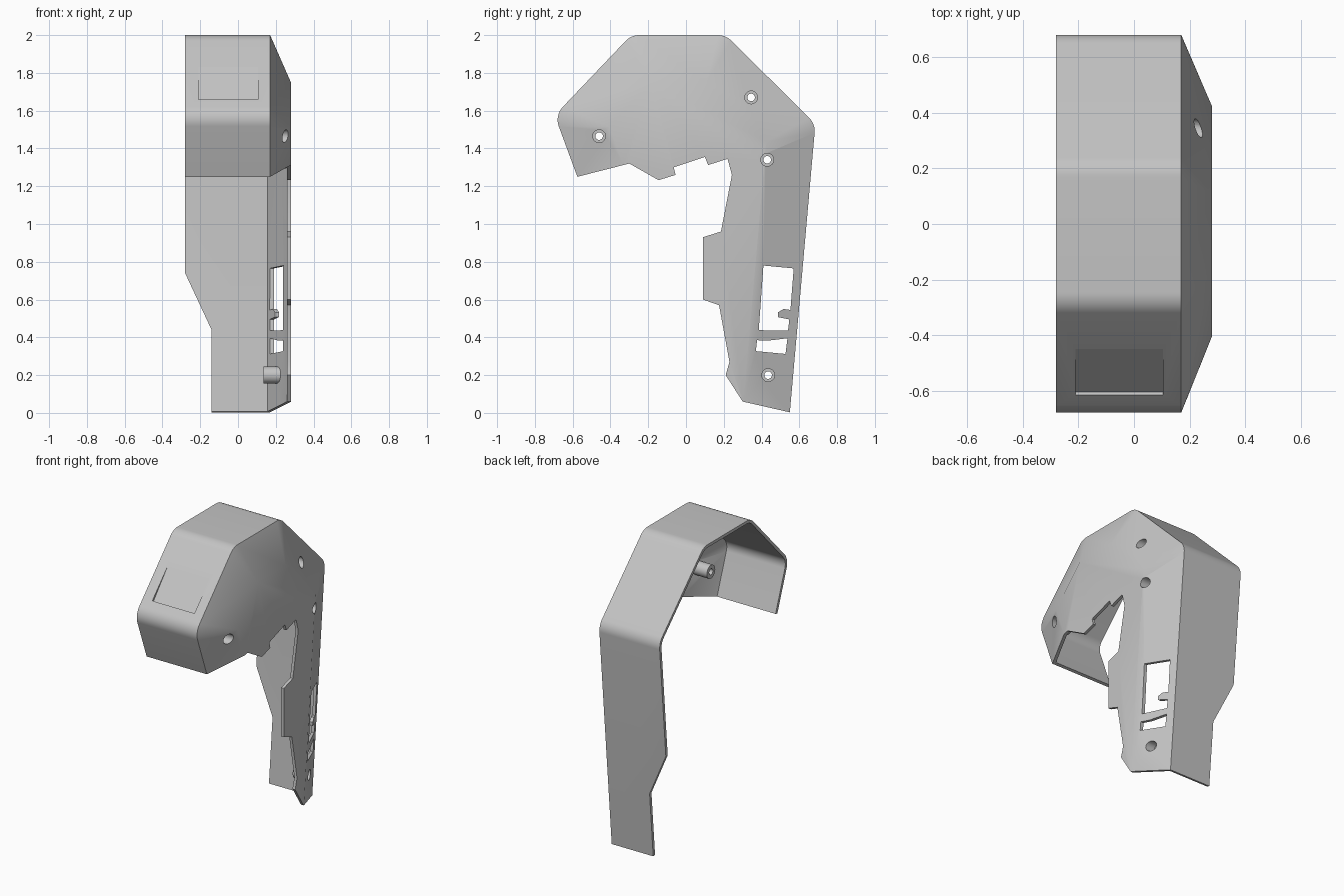
import bpy, bmesh, math
from mathutils import Vector

if "Cube" in bpy.data.objects:
    bpy.data.objects.remove(bpy.data.objects["Cube"])

WALL = 0.02        # shell thickness
SLOPE = 0.44       # rise of the bevelled side band per unit of inset
ROUND = 0.10       # radius of the rounded rim corners
# sharp outer profile (y, z), front lower end over the top to the back lower end
PROFILE = [Vector(p) for p in [(-0.446, 0.90), (-0.695, 1.575), (-0.29, 2.0),
                               (0.21, 2.0), (0.685, 1.53), (0.523, -0.30)]]


def finish(name, bm):
    bmesh.ops.remove_doubles(bm, verts=bm.verts, dist=1e-5)
    bmesh.ops.recalc_face_normals(bm, faces=bm.faces)
    mesh = bpy.data.meshes.new(name)
    bm.to_mesh(mesh)
    bm.free()
    obj = bpy.data.objects.new(name, mesh)
    bpy.context.collection.objects.link(obj)
    return obj


def ring(inset, radius, steps=8):
    """Profile moved inward by inset, with rounded corners of the given radius."""
    dirs = [(b - a).normalized() for a, b in zip(PROFILE, PROFILE[1:])]
    norms = [Vector((d.y, -d.x)) for d in dirs]          # inward normals
    pts = [PROFILE[0] + norms[0] * inset]
    for i in range(1, len(PROFILE) - 1):
        n0, n1 = norms[i - 1], norms[i]
        centre = PROFILE[i] + (n0 + n1) * ((inset + radius) / (1 + n0.dot(n1)))
        a0 = math.atan2(n0.y, n0.x)
        turn = -math.acos(max(-1, min(1, n0.dot(n1))))
        for k in range(steps + 1):
            a = a0 + turn * k / steps
            pts.append(centre - Vector((math.cos(a), math.sin(a))) * radius)
    pts.append(PROFILE[-1] + norms[-1] * inset)
    return pts


def hood(name, sections):
    """Loft through (x, ring) sections, closed at both ends and underneath."""
    bm = bmesh.new()
    loops = [[bm.verts.new((x, p.x, p.y)) for p in pts] for x, pts in sections]
    for a, b in zip(loops, loops[1:]):
        n = len(a)
        for i in range(n):
            j = (i + 1) % n
            bm.faces.new((a[i], a[j], b[j], b[i]))
    bm.faces.new(loops[0])
    # the last ring has repeated corner points, so merge before capping
    bmesh.ops.remove_doubles(bm, verts=bm.verts, dist=1e-5)
    bm.edges.ensure_lookup_table()
    bmesh.ops.holes_fill(bm, edges=[e for e in bm.edges if e.is_boundary], sides=0)
    return finish(name, bm)


def prism(name, pts, lo, hi, axis="x"):
    """Extrude a (y, z) outline along x, or an (x, z) outline along y."""
    bm = bmesh.new()
    put = (lambda p, t: (t, p[0], p[1])) if axis == "x" else (lambda p, t: (p[0], t, p[1]))
    a = [bm.verts.new(put(p, lo)) for p in pts]
    b = [bm.verts.new(put(p, hi)) for p in pts]
    bm.faces.new(a)
    bm.faces.new(b)
    for i in range(len(pts)):
        j = (i + 1) % len(pts)
        bm.faces.new((a[i], a[j], b[j], b[i]))
    return finish(name, bm)


def rod(name, y, z, radius, lo, hi, sides=24):
    pts = [(y + radius * math.cos(2 * math.pi * k / sides),
            z + radius * math.sin(2 * math.pi * k / sides)) for k in range(sides)]
    return prism(name, pts, lo, hi)


def cut(target, tool):
    mod = target.modifiers.new("cut", "BOOLEAN")
    mod.operation = "DIFFERENCE"
    mod.solver = "EXACT"
    mod.object = tool
    bpy.context.view_layer.objects.active = target
    bpy.ops.object.modifier_apply(modifier=mod.name)
    bpy.data.objects.remove(tool)


# outer body: straight rim, bevelled band, flat side plateau
body = hood("cover_shell", [(-0.28, ring(0, ROUND)), (0.17, ring(0, ROUND)),
                            (0.28, ring(0.25, 0))])

# cavity, open on the left
inner = ring(WALL, ROUND - WALL)
edge_x = 0.17 + SLOPE * WALL - 1.0925 * WALL
cavity = hood("cavity", [(-0.40, inner), (edge_x, inner),
                         (0.28 - WALL, ring(0.25 + 0.21 * WALL, 0))])

# screw bosses are left standing by notching the cavity
screws = [(-0.46, 1.465), (0.345, 1.67), (0.43, 1.34), (0.435, 0.20)]
for y, z in screws:
    cut(cavity, rod("boss", y, z, 0.045, 0.135, 0.40))
cut(body, cavity)

# stepped lower edge of the side and the rim ends
cut(body, prism("lower_edge", [
    (-0.90, 1.165), (-0.575, 1.25), (-0.30, 1.32), (-0.145, 1.232), (-0.055, 1.26),
    (-0.065, 1.30), (0.10, 1.355), (0.117, 1.312), (0.22, 1.345), (0.243, 1.26),
    (0.185, 0.96), (0.09, 0.93), (0.09, 0.60), (0.175, 0.57), (0.23, 0.27),
    (0.21, 0.20), (0.30, 0.06), (0.55, 0.003), (0.90, -0.077), (0.90, -0.6),
    (-0.90, -0.6)], -0.6, 0.6))

# narrowed lower part of the back wall
cut(body, prism("back_taper", [(-0.5, 1.211), (-0.28, 0.74), (-0.14, 0.44),
                               (-0.14, -0.4), (-0.5, -0.4)], 0.35, 1.0, "y"))

# side openings: tall window with a tab, and a short slot
cut(body, prism("window", [
    (0.41, 0.78), (0.57, 0.765), (0.553, 0.545), (0.517, 0.55), (0.487, 0.532),
    (0.487, 0.507), (0.547, 0.495), (0.54, 0.435), (0.385, 0.438)], 0.1, 0.5))
cut(body, prism("slot", [(0.376, 0.385), (0.43, 0.382), (0.537, 0.395),
                         (0.527, 0.312), (0.37, 0.327)], 0.1, 0.5))

# counterbored screw holes
for y, z in screws:
    cut(body, rod("screw_hole", y, z, 0.02, 0.0, 0.5))
    cut(body, rod("counterbore", y, z, 0.034, 0.175, 0.5))

# shallow tilted panel recess on the front slope
cut(body, prism("panel_recess", [(-0.604, 1.649), (-0.45, 1.832), (-0.63, 1.673)],
                -0.21, 0.105))

# single grey finish
grey = bpy.data.materials.new("light_grey")
grey.diffuse_color = (0.55, 0.55, 0.55, 1)
grey.use_nodes = True
grey.node_tree.nodes["Principled BSDF"].inputs["Base Color"].default_value = grey.diffuse_color
body.data.materials.clear()
body.data.materials.append(grey)
for poly in body.data.polygons:
    poly.material_index = 0

bpy.ops.object.select_all(action="DESELECT")
body.select_set(True)
bpy.context.view_layer.objects.active = body
bpy.ops.object.shade_smooth_by_angle(angle=math.radians(32))
